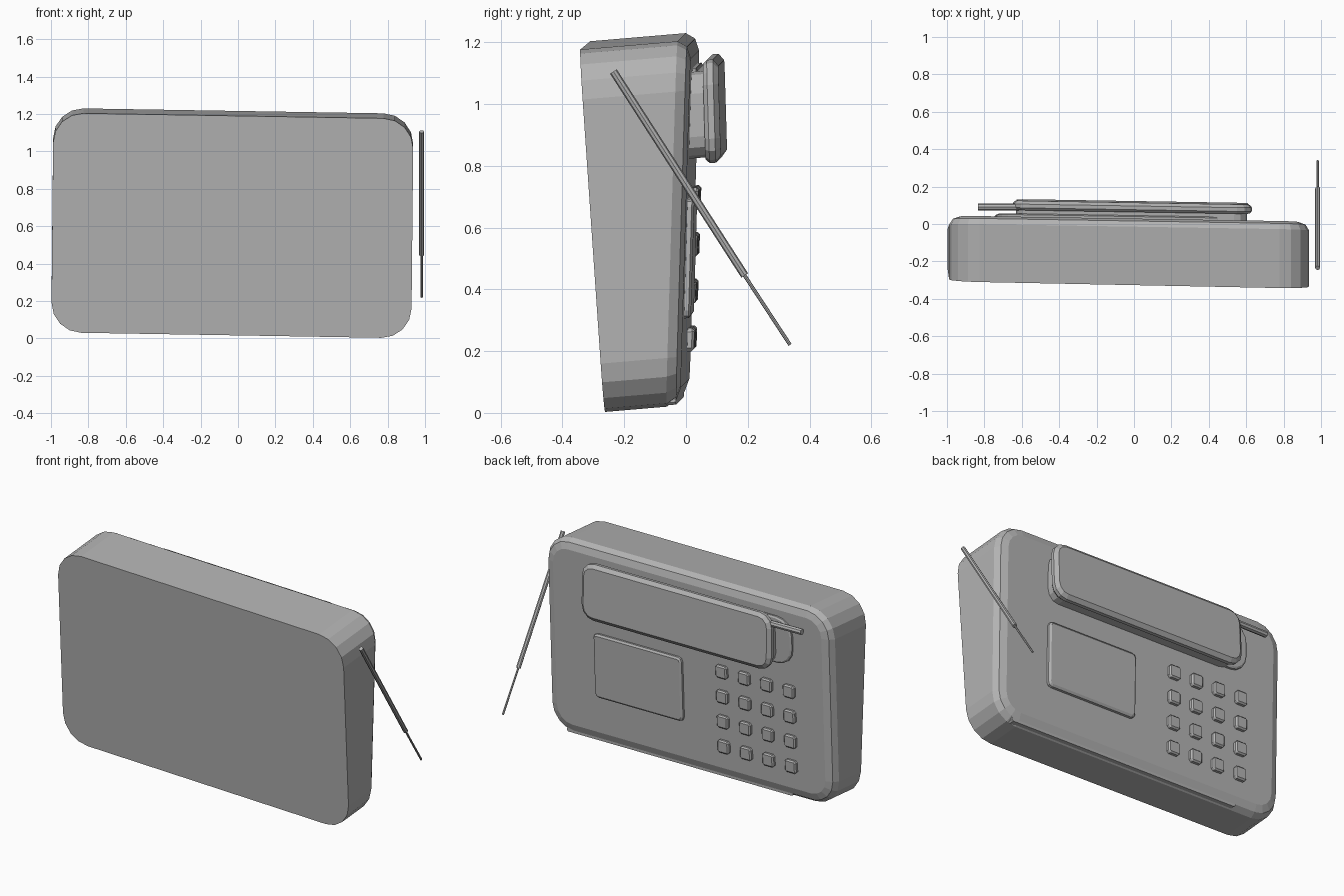
import bpy, bmesh, math
from mathutils import Vector

old = bpy.data.objects.get("Cube")
if old:
    bpy.data.objects.remove(old, do_unlink=True)

# The one plastic colour
grey = bpy.data.materials.new("plain_grey")
grey.use_nodes = True
COLOUR = (0.45, 0.45, 0.45, 1)
grey.diffuse_color = COLOUR
grey.node_tree.nodes["Principled BSDF"].inputs["Base Color"].default_value = COLOUR

FRONT = None  # marks a layer that lies on the flat front plane


def place(x, z, h):
    """Leaning frame: h is the height above the keypad face, towards +y."""
    if h is FRONT:
        y = -0.285 - 0.02 * x - 0.068 * (z - 0.6)
    else:
        y = 0.012 - 0.0165 * x + 0.03 * (z - 0.6) + h
    return Vector((x + 0.01 * (z - 0.6), y, z - 0.015 * x + 0.085 * y))


def finish(name, bm):
    bmesh.ops.recalc_face_normals(bm, faces=bm.faces)
    mesh = bpy.data.meshes.new(name)
    bm.to_mesh(mesh)
    bm.free()
    mesh.materials.append(grey)
    obj = bpy.data.objects.new(name, mesh)
    bpy.context.collection.objects.link(obj)
    return obj


def outline(x0, x1, z0, z1, r, seg):
    """Rounded rectangle, counter-clockwise."""
    corners = [(x1 - r, z1 - r), (x0 + r, z1 - r), (x0 + r, z0 + r), (x1 - r, z0 + r)]
    points = []
    for i, (cx, cz) in enumerate(corners):
        for k in range(seg + 1):
            a = math.pi / 2 * (i + k / seg)
            points.append((cx + r * math.cos(a), cz + r * math.sin(a)))
    return points


def slab(name, x0, x1, z0, z1, r, layers, seg=3, lean=0.0):
    """Stack of rounded rectangles; each layer is (inset, height)."""
    bm = bmesh.new()
    rings = []
    for inset, h in layers:
        pts = outline(x0 + inset, x1 - inset, z0 + inset, z1 - inset,
                      max(r - inset, 0.004), seg)
        ring = []
        for x, z in pts:
            tilt = 0 if h is FRONT or h <= 0 else lean * ((z0 + z1) / 2 - z)
            height = h if h is FRONT else h + tilt
            ring.append(bm.verts.new(place(x, z, height)))
        rings.append(ring)
    n = len(rings[0])
    for a, b in zip(rings, rings[1:]):
        for i in range(n):
            j = (i + 1) % n
            bm.faces.new((a[i], a[j], b[j], b[i]))
    bm.faces.new(rings[0])
    bm.faces.new(rings[-1])
    return finish(name, bm)


def rod(name, start, end, radius, sides=8):
    start, end = Vector(start), Vector(end)
    axis = end - start
    bm = bmesh.new()
    bmesh.ops.create_cone(bm, cap_ends=True, segments=sides, radius1=radius,
                          radius2=radius, depth=axis.length)
    turn = axis.to_track_quat('Z', 'Y').to_matrix().to_4x4()
    turn.translation = (start + end) / 2
    bmesh.ops.transform(bm, matrix=turn, verts=bm.verts)
    return finish(name, bm)


# Body: wedge-shaped case with a softened rear rim
slab("body", -0.993, 0.932, 0.037, 1.217, 0.16,
     [(0, FRONT), (0, -0.045), (0.02, -0.014), (0.06, 0)], seg=4)

# Cradle plate, handset neck and handset grip
slab("cradle_plate", -0.74, 0.5, 0.84, 1.12, 0.1,
     [(0, -0.02), (0, 0.012), (0.01, 0.018)], seg=4)
slab("handset_neck", -0.645, 0.61, 0.82, 1.12, 0.08,
     [(0.01, -0.02), (0.01, 0.045), (0, 0.06)], lean=0.06)
slab("handset_grip", -0.65, 0.625, 0.81, 1.145, 0.08,
     [(0.012, 0.045), (0, 0.058), (0, 0.078), (0.022, 0.095)], lean=0.06)
rod("handset_aerial", place(-0.6, 1.09, 0.055), place(-0.84, 1.09, 0.05), 0.018)

# Display
slab("display", 0.01, 0.6, 0.315, 0.7, 0.025,
     [(0, -0.01), (0, 0.014), (0.012, 0.022)], seg=2)

# Keypad: four by four
for row in range(4):
    for col in range(4):
        x, z = -0.257 - 0.151 * col, 0.685 - 0.151 * row
        slab(f"key_{row + 1}_{col + 1}", x - 0.038, x + 0.038, z - 0.038, z + 0.038,
             0.012, [(0, -0.01), (0, 0.014), (0.008, 0.022)], seg=1)

# Strip along the lower rim
slab("lower_strip", -0.7, 0.82, 0.042, 0.068, 0.008, [(0, -0.045), (0, -0.014)], seg=1)

# Folded telescopic aerial beside the case
rod("aerial_tube", (0.982, -0.235, 1.105), (0.982, 0.19, 0.445), 0.013)
rod("aerial_tip", (0.982, 0.185, 0.452), (0.982, 0.337, 0.22), 0.006)
